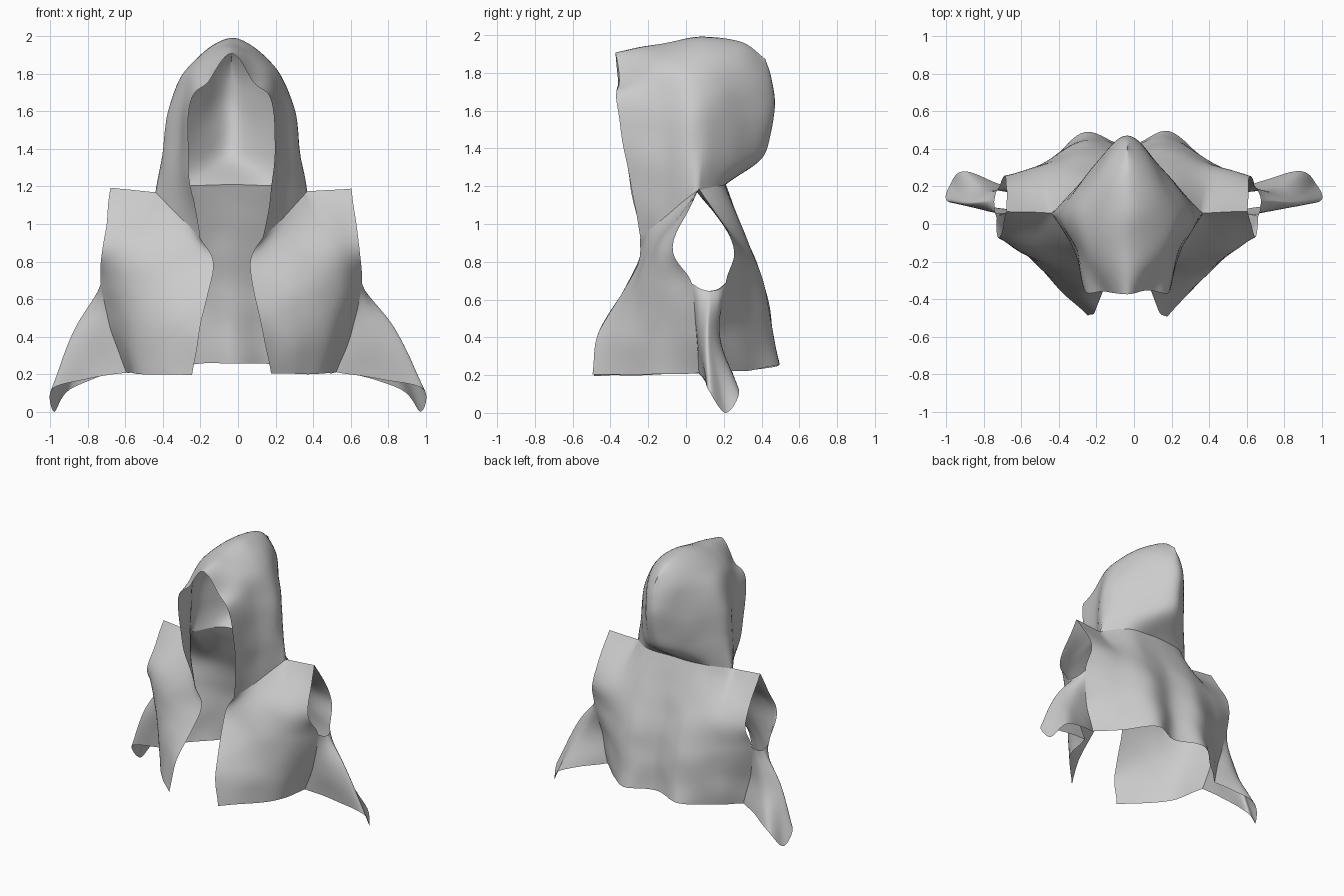
import bpy, bmesh
from mathutils import Vector, noise

NECK = (.40, .06, 1.17)      # neck / shoulder corner shared by hood, front and back
TIP = (.64, .07, 1.19)       # shoulder tip


def spline(pts, n):
    """Smooth curve through points; splits at the neck corner, mirrors at the centre plane."""
    for i in range(1, len(pts) - 1):
        if (pts[i] - Vector(NECK)).length < 1e-5:
            return spline(pts[:i + 1], n)[:-1] + spline(pts[i:], n)

    def ghost(e, b):
        if abs(e.x) < 1e-6 and b.x > 1e-6:
            return Vector((-b.x, b.y, b.z))
        return 2 * e - b
    p = [ghost(pts[0], pts[1])] + pts + [ghost(pts[-1], pts[-2])]
    out = []
    for i in range(1, len(p) - 2):
        a, b, c, d = p[i - 1:i + 3]
        for k in range(n):
            t = k / n
            out.append(0.5 * (2 * b + (c - a) * t + (2 * a - 5 * b + 4 * c - d) * t * t
                              + (3 * b - a - 3 * c + d) * t ** 3))
    return out + [pts[-1].copy()]


def cloth(name, grid, n=8):
    """Smooth mirrored cloth sheet through a coarse control grid."""
    rows = [spline([Vector(p) for p in r], n) for r in grid]
    cols = [spline(list(c), n) for c in zip(*rows)]
    bm = bmesh.new()
    for s in (1, -1):
        vs = []
        for c in cols:
            line = []
            for p in c:
                q = Vector((max(p.x, 0) * s, p.y, p.z))
                fade = min(1, max(0, (1 - abs(q.x)) / 0.3))
                d = noise.noise_vector(q * 5) * 0.01 * fade    # soft creases
                if p.x < 1e-4:
                    d.x = 0
                q += d
                q.x -= 0.035 * fade                            # garment hangs slightly off centre
                line.append(bm.verts.new(q))
            vs.append(line)
        for i in range(len(vs) - 1):
            for j in range(len(vs[0]) - 1):
                f = [vs[i][j], vs[i + 1][j], vs[i + 1][j + 1], vs[i][j + 1]]
                bm.faces.new(f if s > 0 else f[::-1])
    bmesh.ops.remove_doubles(bm, verts=bm.verts, dist=1e-4)
    bmesh.ops.recalc_face_normals(bm, faces=bm.faces)
    for f in bm.faces:
        f.smooth = True
    me = bpy.data.meshes.new(name)
    bm.to_mesh(me)
    bm.free()
    ob = bpy.data.objects.new(name, me)
    bpy.context.collection.objects.link(ob)
    return ob


# Hood: rows from neckline to crown, columns from face opening to centre back
cloth("hood", [
    [(.17, -.24, .93), (.29, -.10, 1.05), NECK, (.24, .19, 1.20), (0, .21, 1.21)],
    [(.225, -.31, 1.30), (.29, -.13, 1.33), (.365, .06, 1.40), (.19, .28, 1.36), (0, .41, 1.36)],
    [(.215, -.37, 1.65), (.26, -.15, 1.63), (.33, .06, 1.62), (.17, .31, 1.60), (0, .465, 1.60)],
    [(.12, -.355, 1.76), (.19, -.15, 1.84), (.225, .07, 1.84), (.13, .30, 1.83), (0, .455, 1.76)],
    [(0, -.375, 1.91), (0, -.15, 1.95), (0, .08, 1.99), (0, .28, 1.97), (0, .42, 1.87)]])

# Front panels: rows from hem to neck and shoulder, columns from opening to armhole
cloth("front_panels", [
    [(.21, -.49, .20), (.37, -.33, .20), (.50, -.16, .20), (.56, .07, .21)],
    [(.17, -.465, .42), (.37, -.31, .42), (.54, -.15, .42), (.64, .06, .43)],
    [(.12, -.33, .65), (.35, -.26, .65), (.57, -.14, .67), (.695, .03, .685)],
    [(.10, -.25, .81), (.33, -.19, .86), (.54, -.13, .90), (.68, -.07, .88)],
    [(.17, -.24, .93), (.29, -.10, 1.05), NECK, TIP]])

# Back panel: rows from hem to shoulders, columns from centre to armhole
cloth("back_panel", [
    [(0, .42, .26), (.22, .49, .25), (.42, .33, .23), (.58, .18, .22)],
    [(0, .41, .42), (.22, .46, .42), (.45, .32, .42), (.63, .17, .43)],
    [(0, .38, .65), (.22, .42, .65), (.48, .31, .66), (.675, .21, .69)],
    [(0, .31, .90), (.22, .33, .90), (.46, .28, .89), (.65, .25, .88)],
    [(0, .21, 1.21), (.24, .19, 1.20), NECK, TIP]])

# Side flares: open-ended gussets under the armholes, columns from front seam to back seam
cloth("side_flares", [
    [(.695, .03, .685), (.705, .07, .66), (.71, .11, .65), (.71, .13, .65), (.70, .17, .66), (.675, .21, .69)],
    [(.64, .06, .43), (.76, .07, .41), (.865, .10, .40), (.865, .13, .39), (.77, .18, .40), (.63, .17, .43)],
    [(.56, .07, .21), (.80, .10, .17), (.99, .12, .12), (.975, .21, 0), (.88, .28, .12), (.58, .18, .22)]])
